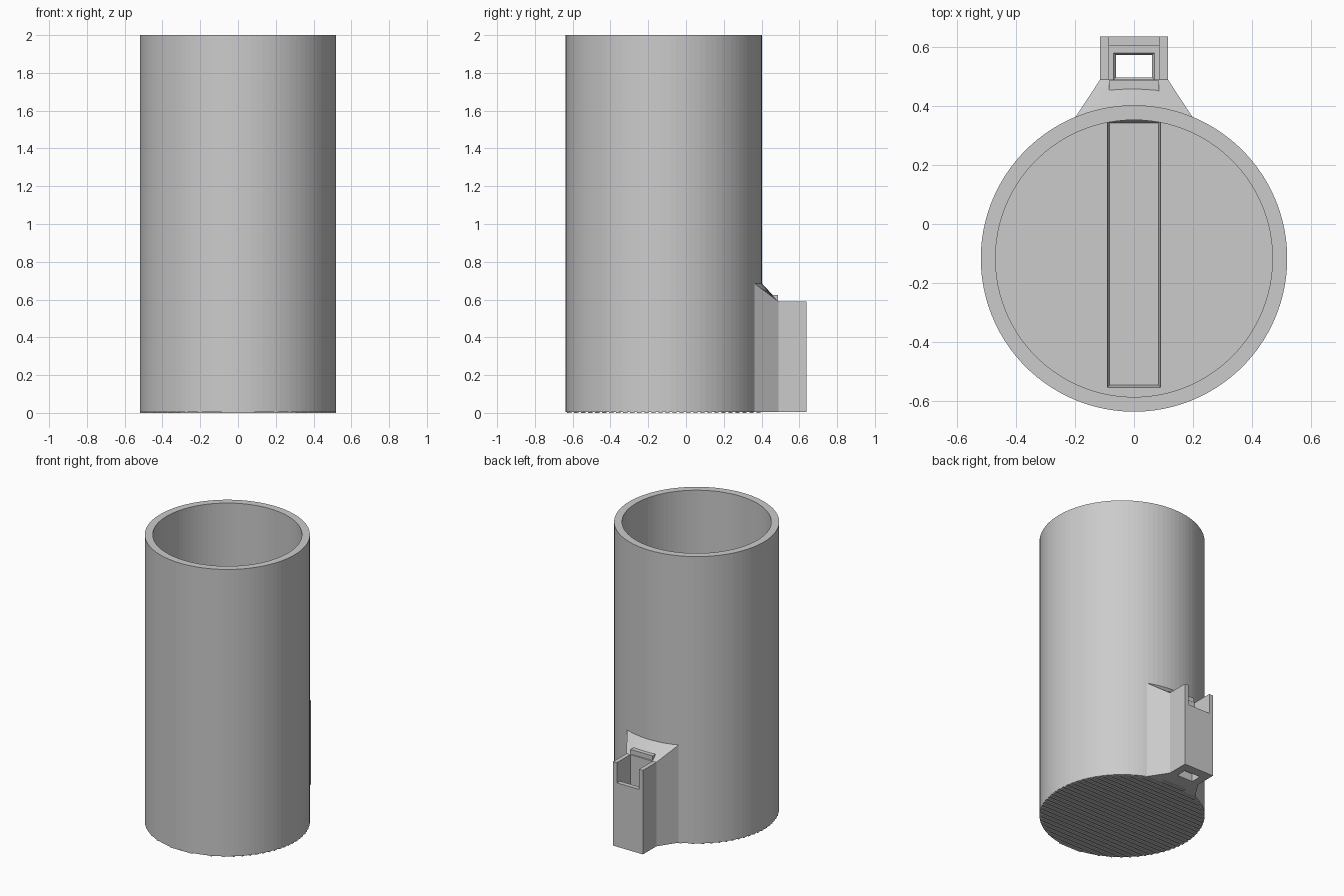
import bpy, bmesh, math

cube = bpy.data.objects.get("Cube")
if cube:
    bpy.data.objects.remove(cube, do_unlink=True)

grey = bpy.data.materials.new("plain grey")
grey.use_nodes = True
grey.diffuse_color = (0.6, 0.6, 0.6, 1)
grey.node_tree.nodes["Principled BSDF"].inputs["Base Color"].default_value = (0.6, 0.6, 0.6, 1)

CY, R_OUT, R_IN = -0.117, 0.52, 0.47   # cup centre and radii
BASE = 0.006                           # ridges lift the cup slightly


def finish(name, bm):
    bmesh.ops.recalc_face_normals(bm, faces=bm.faces)
    mesh = bpy.data.meshes.new(name)
    bm.to_mesh(mesh)
    bm.free()
    mesh.materials.append(grey)
    ob = bpy.data.objects.new(name, mesh)
    bpy.context.collection.objects.link(ob)
    return ob


def add_box(bm, half, y0, y1, z0, z1, flare=0.0):
    """Box centred on x; its top is widened by flare on every side."""
    rings = []
    for z, f in ((z0, 0), (z1, flare)):
        rings.append([bm.verts.new(p) for p in (
            (-half - f, y0 - f, z), (half + f, y0 - f, z),
            (half + f, y1 + f, z), (-half - f, y1 + f, z))])
    low, high = rings
    bm.faces.new(low)
    bm.faces.new(high)
    for i in range(4):
        j = (i + 1) % 4
        bm.faces.new((low[i], low[j], high[j], high[i]))


def box(name, *args):
    bm = bmesh.new()
    add_box(bm, *args)
    return finish(name, bm)


def cut(target, cutter):
    cutter.hide_render = True
    mod = target.modifiers.new(cutter.name, 'BOOLEAN')
    mod.operation = 'DIFFERENCE'
    mod.solver = 'EXACT'
    mod.object = cutter
    bpy.context.view_layer.objects.active = target
    bpy.ops.object.modifier_apply(modifier=mod.name)
    bpy.data.objects.remove(cutter, do_unlink=True)


# Open cup, turned from its wall profile
bm = bmesh.new()
SIDES = 100
rings = []
for r, z in ((R_OUT, BASE), (R_OUT, 2), (R_IN, 2), (R_IN, 0.06)):
    rings.append([bm.verts.new((r * math.cos(2 * math.pi * i / SIDES),
                                CY + r * math.sin(2 * math.pi * i / SIDES), z))
                  for i in range(SIDES)])
for a, b in zip(rings, rings[1:]):
    for i in range(SIDES):
        j = (i + 1) % SIDES
        bm.faces.new((a[i], a[j], b[j], b[i]))
bm.faces.new(rings[0])
bm.faces.new(rings[-1])
cup = finish("cup", bm)

# Long groove with sloping sides across the cup floor
cut(cup, box("groove_cutter", 0.083, -0.547, 0.343, 0.03, 0.07, 0.01))

# Fine ridges under the cup
bm = bmesh.new()
COUNT = 28
pitch = 2 * R_OUT / COUNT
for i in range(COUNT):
    y = -R_OUT + pitch * (i + 0.5)
    half = math.sqrt(R_OUT ** 2 - (abs(y) + pitch * 0.3) ** 2)
    add_box(bm, half, CY + y - pitch * 0.3, CY + y + pitch * 0.3, 0, BASE + 0.001)
finish("base_ridges", bm)

# Flared web joining the cup to the clip, with a sloping top
bm = bmesh.new()
STEPS = 12
spread = math.asin(0.205 / R_OUT)
cols = []
for i in range(STEPS + 1):
    t = -1 + 2 * i / STEPS
    a = t * spread
    x, y = (R_OUT - 0.005) * math.sin(a), CY + (R_OUT - 0.005) * math.cos(a)
    cols.append([bm.verts.new(p) for p in (
        (x, y, BASE), (0.115 * t, 0.49, BASE), (0.115 * t, 0.49, 0.59), (x, y, 0.69))])
for a, b in zip(cols, cols[1:]):
    for i in range(4):
        j = (i + 1) % 4
        bm.faces.new((a[i], a[j], b[j], b[i]))
bm.faces.new(cols[0])
bm.faces.new(cols[-1])
finish("flared_web", bm)

# Hollow clip block: pocket, rear notch, and a drain hole with bevelled rim
clip = box("clip_socket", 0.115, 0.489, 0.637, BASE, 0.59)
cut(clip, box("pocket_cutter", 0.085, 0.47, 0.605, 0.07, 0.7))
cut(clip, box("notch_cutter", 0.085, 0.47, 0.7, 0.45, 0.7))
cut(clip, box("hole_cutter", 0.061, 0.498, 0.573, -0.05, 0.1))
cut(clip, box("rim_cutter", 0.061, 0.498, 0.573, 0.06, 0.0701, 0.008))

# Small raised lip at the front of the pocket
box("pocket_lip", 0.085, 0.44, 0.487, 0.5, 0.625)
